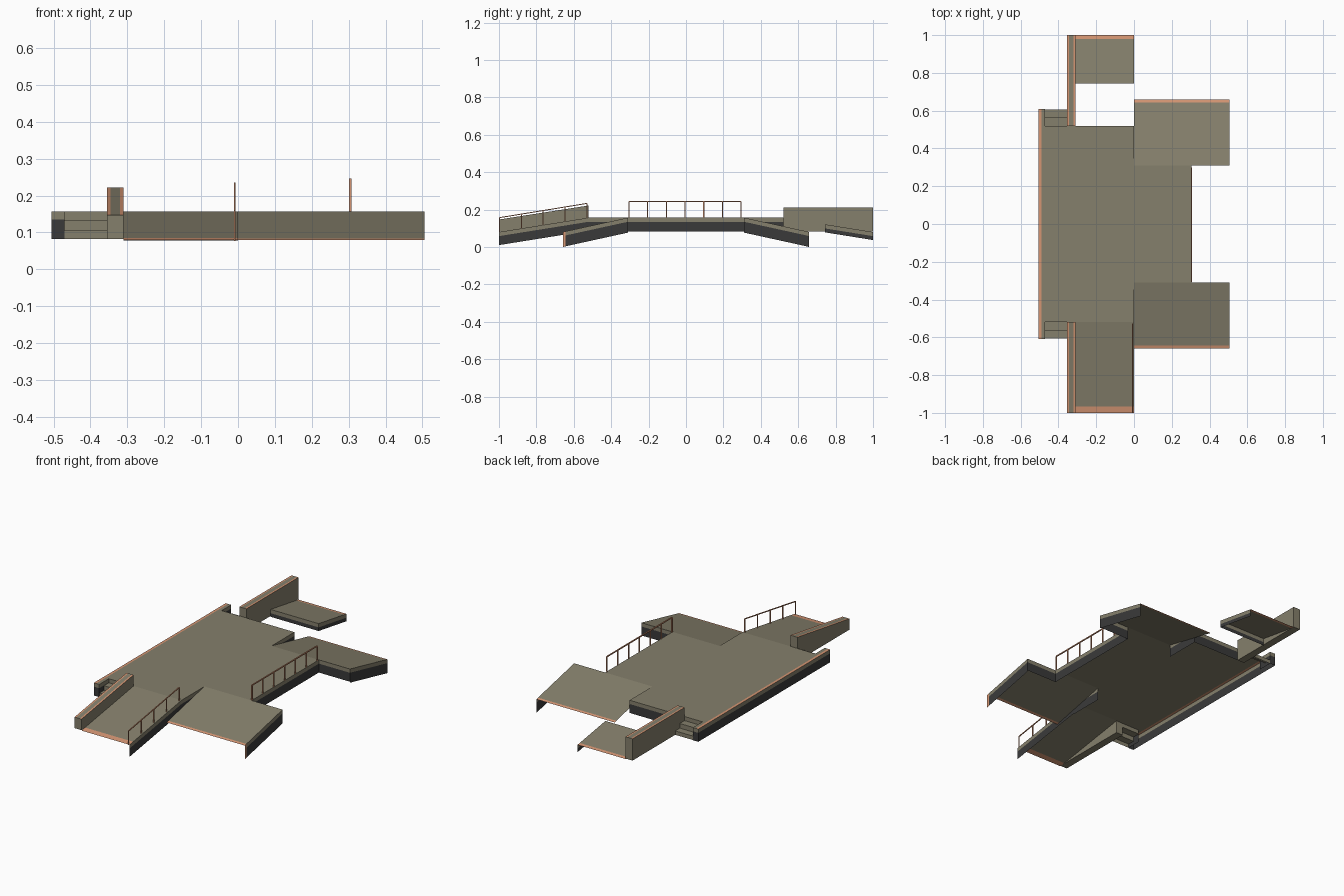
import bpy
import bmesh
from mathutils import Vector

if "Cube" in bpy.data.objects:
    bpy.data.objects.remove(bpy.data.objects["Cube"])


def material(name, rgb):
    m = bpy.data.materials.new(name)
    m.diffuse_color = (*rgb, 1)
    m.use_nodes = True
    m.node_tree.nodes["Principled BSDF"].inputs["Base Color"].default_value = m.diffuse_color
    return m


STONE, DARK, RUST = 0, 1, 2
MATS = [material("olive stone", (0.235, 0.215, 0.15)),
        material("dark skirt", (0.042, 0.042, 0.042)),
        material("rust trim", (0.66, 0.30, 0.17))]
TOP, BASE, SLOPE = 0.157, 0.083, 0.16   # deck height, deck underside, long ramp slope
BAND = 0.022                            # pale band at the top of every skirt


class Part:
    """Collects faces of one named part."""

    def __init__(self, name):
        self.name, self.bm = name, bmesh.new()

    def face(self, pts, mat, toward=None):
        f = self.bm.faces.new([self.bm.verts.new(p) for p in pts])
        f.material_index = mat
        f.normal_update()
        if toward and f.normal.dot(Vector(toward)) < 0:
            f.normal_flip()

    def top(self, x0, x1, y0, y1, z0, z1, mat=STONE):
        self.face([(x0, y0, z0), (x1, y0, z0), (x1, y1, z1), (x0, y1, z1)], mat, (0, 0, 1))

    def skirt(self, a, b, depth, toward, low=DARK):
        def strip(d0, d1, mat):
            self.face([(*a[:2], a[2] - d1), (*b[:2], b[2] - d1),
                       (*b[:2], b[2] - d0), (*a[:2], a[2] - d0)], mat, toward)
        strip(0, BAND, RUST if low == RUST else STONE)
        strip(BAND, depth, low)

    def beam(self, a, b, w, h, mat=RUST):
        # vertical post or rail running along y, as a four-sided bar
        a, b = Vector(a), Vector(b)
        u = Vector((w / 2, 0, 0))
        v = Vector((0, h / 2, 0)) if abs(b.y - a.y) < 1e-6 else Vector((0, 0, h / 2))
        ring = [-u - v, u - v, u + v, -u + v]
        self.face([a + r for r in ring], mat, a - b)
        self.face([b + r for r in ring], mat, b - a)
        for i in range(4):
            r, s = ring[i], ring[(i + 1) % 4]
            self.face([a + r, a + s, b + s, b + r], mat, r + s)

    def done(self):
        me = bpy.data.meshes.new(self.name)
        self.bm.to_mesh(me)
        self.bm.free()
        for m in MATS:
            me.materials.append(m)
        bpy.context.collection.objects.link(bpy.data.objects.new(self.name, me))


# Deck: open shell with skirts and a rust-trimmed long edge
p = Part("deck")
DEPTH = TOP - BASE
p.top(-0.505, -0.49, -0.608, 0.608, TOP, TOP, RUST)
p.top(-0.49, -0.47, -0.608, 0.608, TOP, TOP)
p.top(-0.47, 0, -0.52, 0.52, TOP, TOP)
p.top(0, 0.305, -0.31, 0.31, TOP, TOP)
p.skirt((-0.505, -0.608, TOP), (-0.505, 0.608, TOP), DEPTH, (-1, 0, 0))
p.skirt((0.305, -0.31, TOP), (0.305, 0.31, TOP), DEPTH, (1, 0, 0))
p.skirt((-0.355, 0.52, TOP), (0, 0.52, TOP), DEPTH, (0, 1, 0))
for s in (-1, 1):
    p.skirt((-0.505, s * 0.608, TOP), (-0.47, s * 0.608, TOP), DEPTH, (0, s, 0))
    p.skirt((-0.47, s * 0.52, TOP), (-0.47, s * 0.608, TOP), DEPTH, (1, 0, 0))
    p.skirt((0, s * 0.31, TOP), (0, s * 0.52, TOP), DEPTH, (1, 0, 0))
p.done()

for s, side in ((-1, "front"), (1, "back")):
    # Steps beside the deck: riser and tread for each level
    p = Part(side + "_steps")
    ys, zs = (0.52, 0.564, 0.606), (TOP, 0.133, 0.106, BASE)
    for i in range(3):
        y = s * ys[i]
        p.face([(-0.47, y, zs[i + 1]), (-0.355, y, zs[i + 1]),
                (-0.355, y, zs[i]), (-0.47, y, zs[i])], STONE, (0, s, 0))
        if i < 2:
            p.top(-0.47, -0.355, y, s * ys[i + 1], zs[i + 1], zs[i + 1])
            p.face([(-0.355, y, BASE), (-0.355, s * ys[i + 1], BASE),
                    (-0.355, s * ys[i + 1], zs[i + 1]), (-0.355, y, zs[i + 1])],
                   STONE, (-1, 0, 0))
    p.done()

    # Wide ramp on the right
    p = Part(side + "_wide_ramp")
    end, lip, zl, ze = s * 0.658, s * 0.643, 0.084, 0.08
    p.top(0, 0.505, s * 0.31, lip, TOP, zl)
    p.top(0, 0.505, lip, end, zl, ze, RUST)
    p.skirt((0.505, s * 0.31, TOP), (0.505, lip, zl), 0.08, (1, 0, 0))
    p.skirt((0.505, lip, zl), (0.505, end, ze), 0.08, (1, 0, 0), RUST if s < 0 else DARK)
    p.skirt((0.305, s * 0.31, TOP), (0.505, s * 0.31, TOP), DEPTH, (0, -s, 0))
    p.done()

    # Long ramp on the left; the back one has lost its inner stretch
    p = Part(side + "_long_ramp")
    start, lip, depth = (0.52, 0.967, 0.07) if s < 0 else (0.743, 0.98, 0.043)
    z0, z1, z2 = (TOP - SLOPE * (y - 0.52) for y in (start, lip, 1))
    p.top(-0.31, 0, s * start, s * lip, z0, z1)
    p.top(-0.31, 0, s * lip, s, z1, z2, RUST)
    p.skirt((0, s * start, z0), (0, s, z2), depth, (1, 0, 0))
    if s > 0:
        p.skirt((-0.31, start, z0), (0, start, z0), depth, (0, -1, 0))
    p.done()

    # Parapet beside the long ramp, with rust trim along both top edges
    p = Part(side + "_parapet")
    ya, yb = s * 0.52, s
    za, zb = (0.222, 0.147) if s < 0 else (0.21, 0.21)
    for x0, x1, m in ((-0.355, -0.345, RUST), (-0.345, -0.32, STONE), (-0.32, -0.31, RUST)):
        p.top(x0, x1, ya, yb, za, zb, m)
    p.face([(-0.355, ya, BASE), (-0.31, ya, BASE), (-0.31, yb, BASE), (-0.355, yb, BASE)],
           STONE, (0, 0, -1))
    for x, d in ((-0.355, -1), (-0.31, 1)):
        p.face([(x, ya, BASE), (x, yb, BASE), (x, yb, zb), (x, ya, za)], STONE, (d, 0, 0))
    for y, z, d in ((ya, za, -s), (yb, zb, s)):
        p.face([(-0.355, y, BASE), (-0.31, y, BASE), (-0.31, y, z), (-0.355, y, z)],
               STONE, (0, d, 0))
    p.done()


# Railings: evenly spaced posts under one top rail
def railing(name, x, y0, y1, foot0, foot1, height, posts, w):
    p = Part(name)
    for i in range(posts):
        t = i / (posts - 1)
        y, z = y0 + (y1 - y0) * t, foot0 + (foot1 - foot0) * t
        p.beam((x, y, z), (x, y, z + height), w, w)
    p.beam((x, y0, foot0 + height), (x, y1, foot1 + height), w, w)
    p.done()


railing("deck_railing", 0.304, -0.305, 0.295, TOP, TOP, 0.087, 7, 0.006)
railing("ramp_railing", -0.009, -0.997, -0.53, 0.077, 0.153, 0.08, 5, 0.005)
